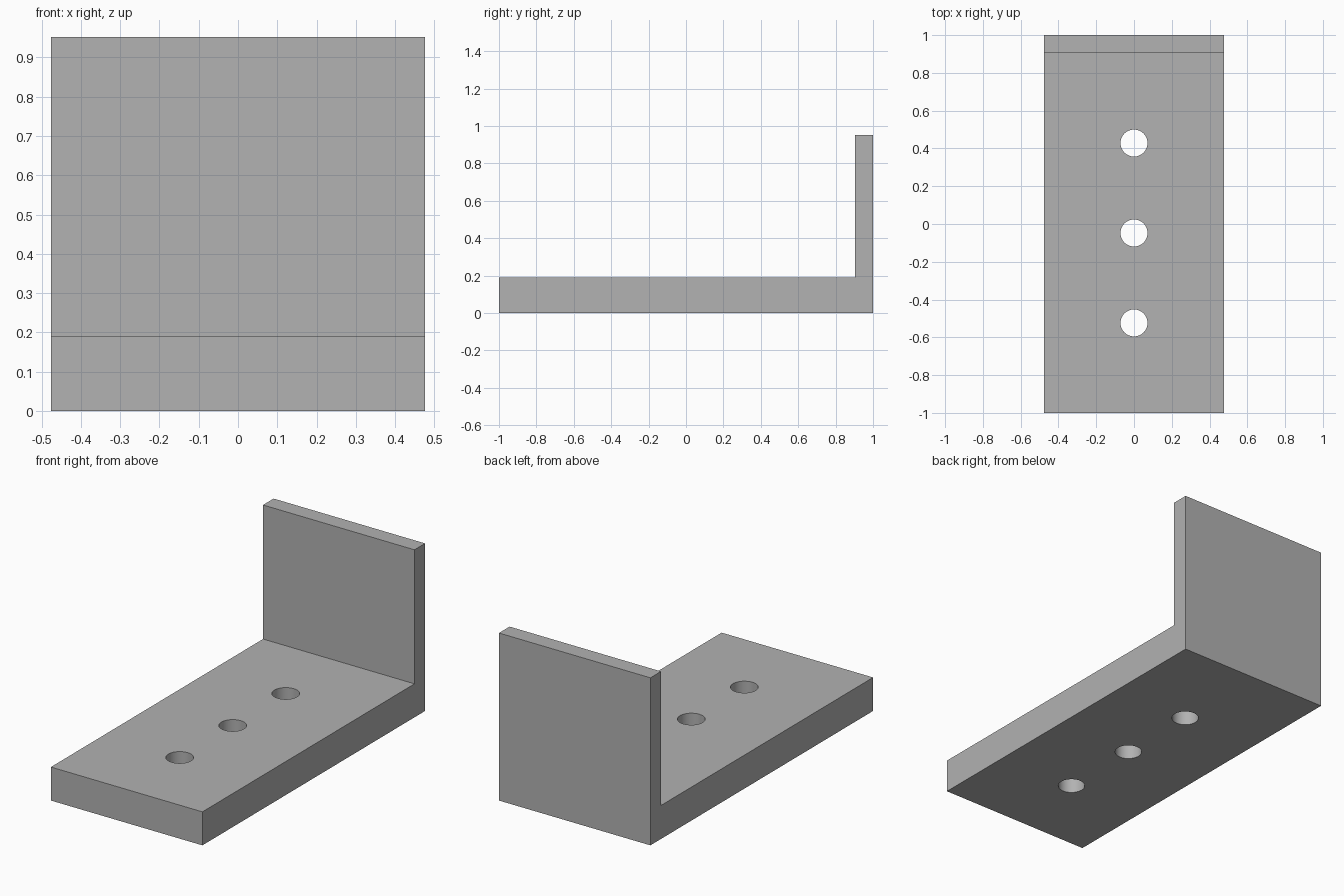
import bpy, bmesh

cube = bpy.data.objects.get("Cube")
if cube:
    bpy.data.objects.remove(cube, do_unlink=True)

U = 2 / 21                      # design unit: the bracket is 21 units long
WIDTH, LENGTH, HEIGHT = 10 * U, 21 * U, 10 * U
BASE, WALL, HOLE_R = 2 * U, U, 0.75 * U

grey = bpy.data.materials.new("plain_grey")
grey.use_nodes = True
color = (0.445, 0.445, 0.445, 1)
grey.diffuse_color = color
grey.node_tree.nodes["Principled BSDF"].inputs["Base Color"].default_value = color

# L-shaped side profile, extruded across the width
front, back = -LENGTH / 2, LENGTH / 2
profile = [(front, 0), (back, 0), (back, HEIGHT), (back - WALL, HEIGHT),
           (back - WALL, BASE), (front, BASE)]
bm = bmesh.new()
side = bm.faces.new([bm.verts.new((-WIDTH / 2, y, z)) for y, z in profile])
ext = bmesh.ops.extrude_face_region(bm, geom=[side])
moved = [g for g in ext["geom"] if isinstance(g, bmesh.types.BMVert)]
bmesh.ops.translate(bm, verts=moved, vec=(WIDTH, 0, 0))
bmesh.ops.recalc_face_normals(bm, faces=bm.faces)
mesh = bpy.data.meshes.new("bracket")
bm.to_mesh(mesh)
bm.free()
bracket = bpy.data.objects.new("bracket", mesh)
bpy.context.collection.objects.link(bracket)
mesh.materials.append(grey)

# Three screw holes through the base
cutters = []
for y in (-5.5, -0.5, 4.5):
    bpy.ops.mesh.primitive_cylinder_add(vertices=64, radius=HOLE_R, depth=BASE * 2,
                                        location=(0, y * U, BASE / 2))
    cutter = bpy.context.object
    cutter.name = "hole_cutter"
    cutter.hide_render = True
    cutter.data.materials.append(grey)
    cutters.append(cutter)
    cut = bracket.modifiers.new("screw_hole", 'BOOLEAN')
    cut.operation = 'DIFFERENCE'
    cut.solver = 'EXACT'
    cut.object = cutter

# Apply the cuts, then remove the cutters
bpy.ops.object.select_all(action='DESELECT')
bracket.select_set(True)
bpy.context.view_layer.objects.active = bracket
for name in [m.name for m in bracket.modifiers]:
    bpy.ops.object.modifier_apply(modifier=name)
for cutter in cutters:
    bpy.data.objects.remove(cutter, do_unlink=True)

# Smooth hole walls, crisp edges
bpy.ops.object.shade_smooth_by_angle(angle=0.5)
